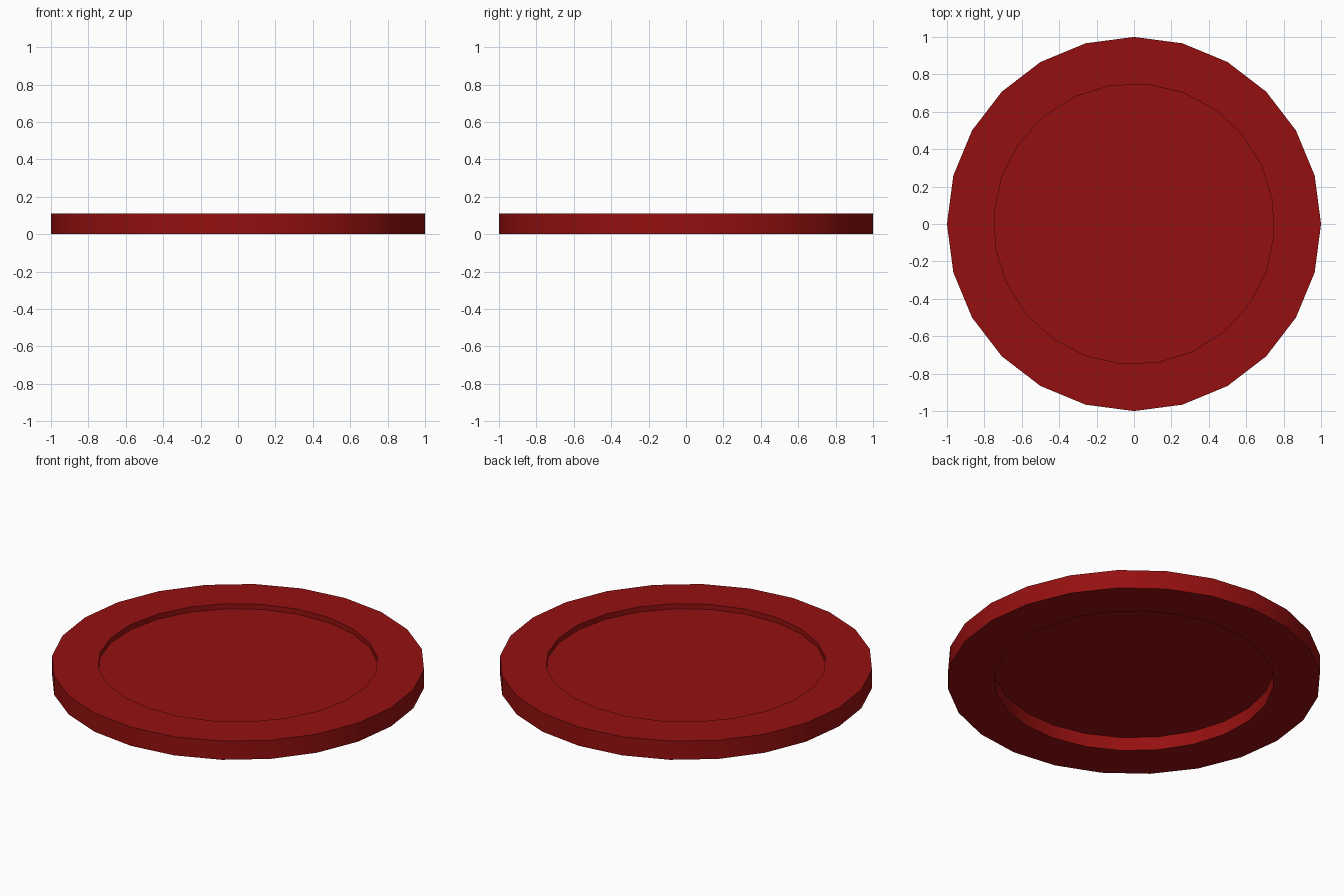
import bpy, bmesh
from math import cos, sin, radians

if "Cube" in bpy.data.objects:
    bpy.data.objects.remove(bpy.data.objects["Cube"])

SIDES, HEIGHT = 24, 0.11
R_OUT, R_IN, PANEL_Z = 1.0, 0.75, 0.08
INNER_TURN = 10  # the opening is turned relative to the rim

red = bpy.data.materials.new("red")
red.diffuse_color = (0.30, 0.005, 0.005, 1)
red.use_nodes = True
red.node_tree.nodes["Principled BSDF"].inputs["Base Color"].default_value = red.diffuse_color


def ring(bm, r, z, turn=0):
    angles = [radians(360 * i / SIDES + turn) for i in range(SIDES)]
    return [bm.verts.new((r * cos(a), r * sin(a), z)) for a in angles]


def bridge(bm, a, b):
    for i in range(SIDES):
        j = (i + 1) % SIDES
        bm.faces.new((a[i], a[j], b[j], b[i]))


def finish(bm, name):
    me = bpy.data.meshes.new(name)
    bm.to_mesh(me)
    bm.free()
    me.materials.append(red)
    ob = bpy.data.objects.new(name, me)
    bpy.context.collection.objects.link(ob)
    bpy.ops.object.select_all(action='DESELECT')
    ob.select_set(True)
    bpy.context.view_layer.objects.active = ob
    bpy.ops.object.shade_smooth_by_angle(angle=radians(30))
    return ob


# Rim: square-section ring swept around the axis
bm = bmesh.new()
loops = [ring(bm, R_OUT, 0), ring(bm, R_OUT, HEIGHT),
         ring(bm, R_IN, HEIGHT, INNER_TURN), ring(bm, R_IN, 0, INNER_TURN)]
for k in range(4):
    bridge(bm, loops[k], loops[(k + 1) % 4])
bmesh.ops.recalc_face_normals(bm, faces=bm.faces)
finish(bm, "rim")

# Panel: flat sheet closing the opening just below the top
bm = bmesh.new()
bm.faces.new(ring(bm, R_IN, PANEL_Z, INNER_TURN))
finish(bm, "panel")
